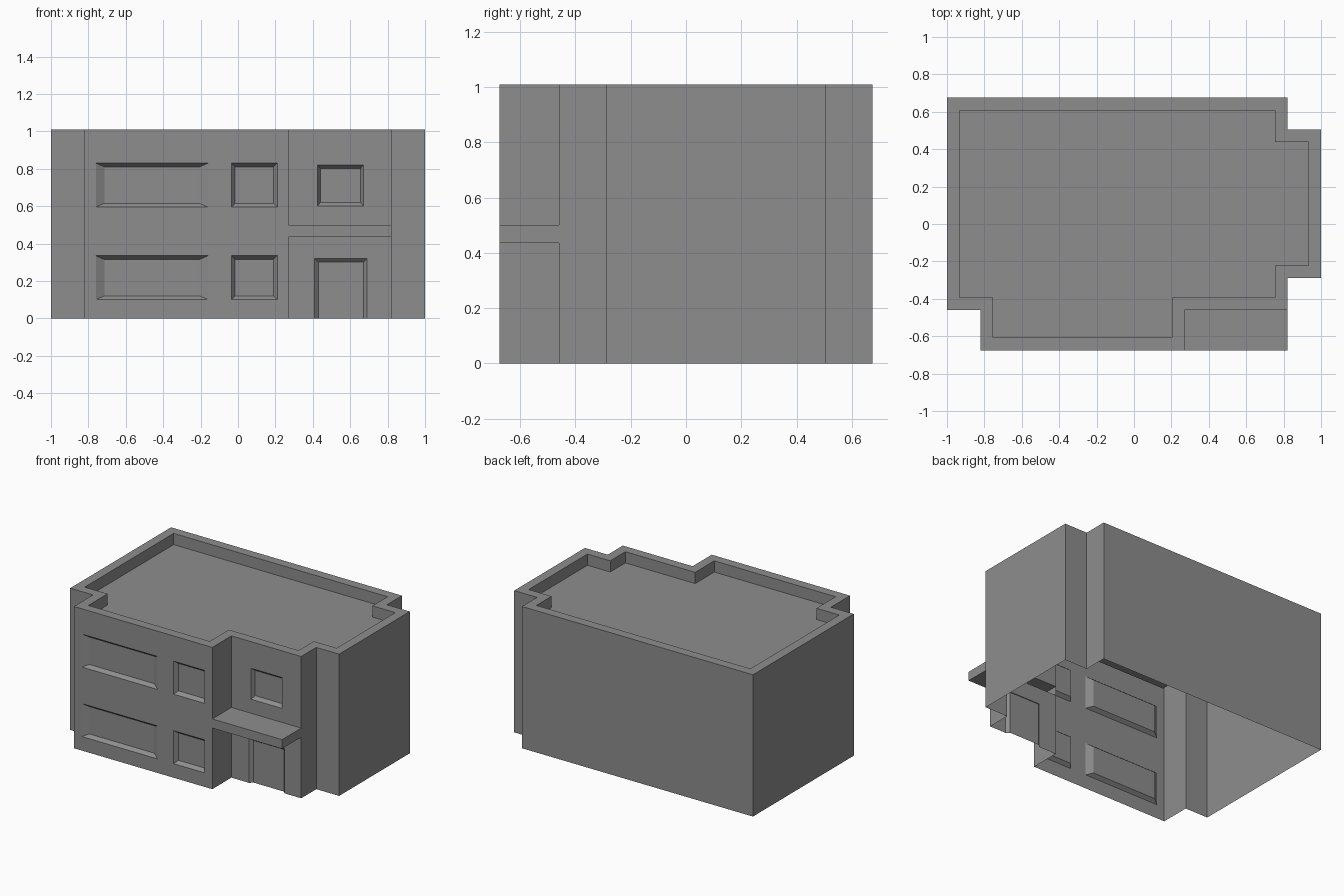
import bpy
import bmesh

cube = bpy.data.objects.get("Cube")
if cube:
    bpy.data.objects.remove(cube, do_unlink=True)

HEIGHT = 1.01
RIM = 0.067          # parapet width
ROOF_DROP = 0.08     # roof sits this far below the parapet
FRONT, PORCH = -0.675, -0.46

grey = bpy.data.materials.new("concrete_grey")
grey.use_nodes = True
colour = (0.27, 0.27, 0.27, 1)
grey.diffuse_color = colour
grey.node_tree.nodes["Principled BSDF"].inputs["Base Color"].default_value = colour


def add_face(bm, *points):
    return bm.faces.new([bm.verts.new(p) for p in points])


def finish(bm, name):
    bmesh.ops.remove_doubles(bm, verts=bm.verts, dist=0.0005)
    mesh = bpy.data.meshes.new(name)
    bm.to_mesh(mesh)
    bm.free()
    mesh.materials.append(grey)
    obj = bpy.data.objects.new(name, mesh)
    bpy.context.collection.objects.link(obj)
    return obj


def loop(x0, x1, z0, z1, y):
    return [(x0, y, z0), (x1, y, z0), (x1, y, z1), (x0, y, z1)]


def recess(bm, y, opening):
    """Sloped reveal and sunken panel; an opening on the ground has no sill."""
    x0, x1, z0, z1, slope, depth = opening
    sill = 0 if z0 == 0 else 0.02
    outer = loop(x0, x1, z0, z1, y)
    inner = loop(x0 + slope, x1 - slope, z0 + sill, z1 - 0.02, y + depth)
    add_face(bm, *inner)
    for i in range(4):
        j = (i + 1) % 4
        if i or sill:
            add_face(bm, outer[i], outer[j], inner[j], inner[i])


def front_wall(bm, x0, x1, y, recesses, gaps=()):
    """Front wall as a grid of panels, leaving out the openings."""
    holes = list(recesses) + list(gaps)
    xs = sorted({x0, x1} | {v for h in holes for v in h[:2]})
    zs = sorted({0, HEIGHT} | {v for h in holes for v in h[2:4]})
    for a, b in zip(xs, xs[1:]):
        for c, d in zip(zs, zs[1:]):
            mx, mz = (a + b) / 2, (c + d) / 2
            if not any(h[0] < mx < h[1] and h[2] < mz < h[3] for h in holes):
                add_face(bm, *loop(a, b, c, d, y))
    for opening in recesses:
        recess(bm, y, opening)


# Footprint, anticlockwise from the back right corner
outline = [(-1, 0.675), (-1, PORCH), (-0.82, PORCH), (-0.82, FRONT),
           (0.27, FRONT), (0.27, PORCH), (0.82, PORCH), (0.82, -0.29),
           (1, -0.29), (1, 0.505), (0.82, 0.505), (0.82, 0.675)]

bm = bmesh.new()

# Plain walls
for i, (a, b) in enumerate(zip(outline, outline[1:] + outline[:1])):
    if i not in (3, 5):
        add_face(bm, (*a, 0), (*b, 0), (*b, HEIGHT), (*a, HEIGHT))

# Main front with two storeys of windows
windows = []
for z0, z1 in ((0.10, 0.335), (0.595, 0.83)):
    windows.append((-0.76, -0.16, z0, z1, 0.045, 0.025))
    windows.append((-0.035, 0.21, z0, z1, 0.02, 0.025))
front_wall(bm, -0.82, 0.27, FRONT, windows)

# Entrance front with door, upper window and the canopy opening
canopy = (0.27, 0.82, 0.435, 0.5)
door = (0.41, 0.69, 0, 0.32, 0.02, 0.02)
upper_window = (0.425, 0.67, 0.6, 0.82, 0.015, 0.025)
front_wall(bm, 0.27, 0.82, PORCH, [door, upper_window], [canopy])

# Parapet and sunken flat roof
roof = add_face(bm, *[(x, y, HEIGHT) for x, y in outline])
bm.normal_update()
bmesh.ops.inset_region(bm, faces=[roof], thickness=RIM,
                       use_even_offset=True, use_boundary=True)
bmesh.ops.inset_region(bm, faces=[roof], thickness=0, depth=-ROOF_DROP,
                       use_even_offset=True, use_boundary=True)
finish(bm, "building_shell")

# Entrance canopy, open where it meets the wall
bm = bmesh.new()
front, back = loop(*canopy, FRONT), loop(*canopy, PORCH)
add_face(bm, *front)
for i in range(4):
    j = (i + 1) % 4
    add_face(bm, front[j], front[i], back[i], back[j])
finish(bm, "entrance_canopy")
